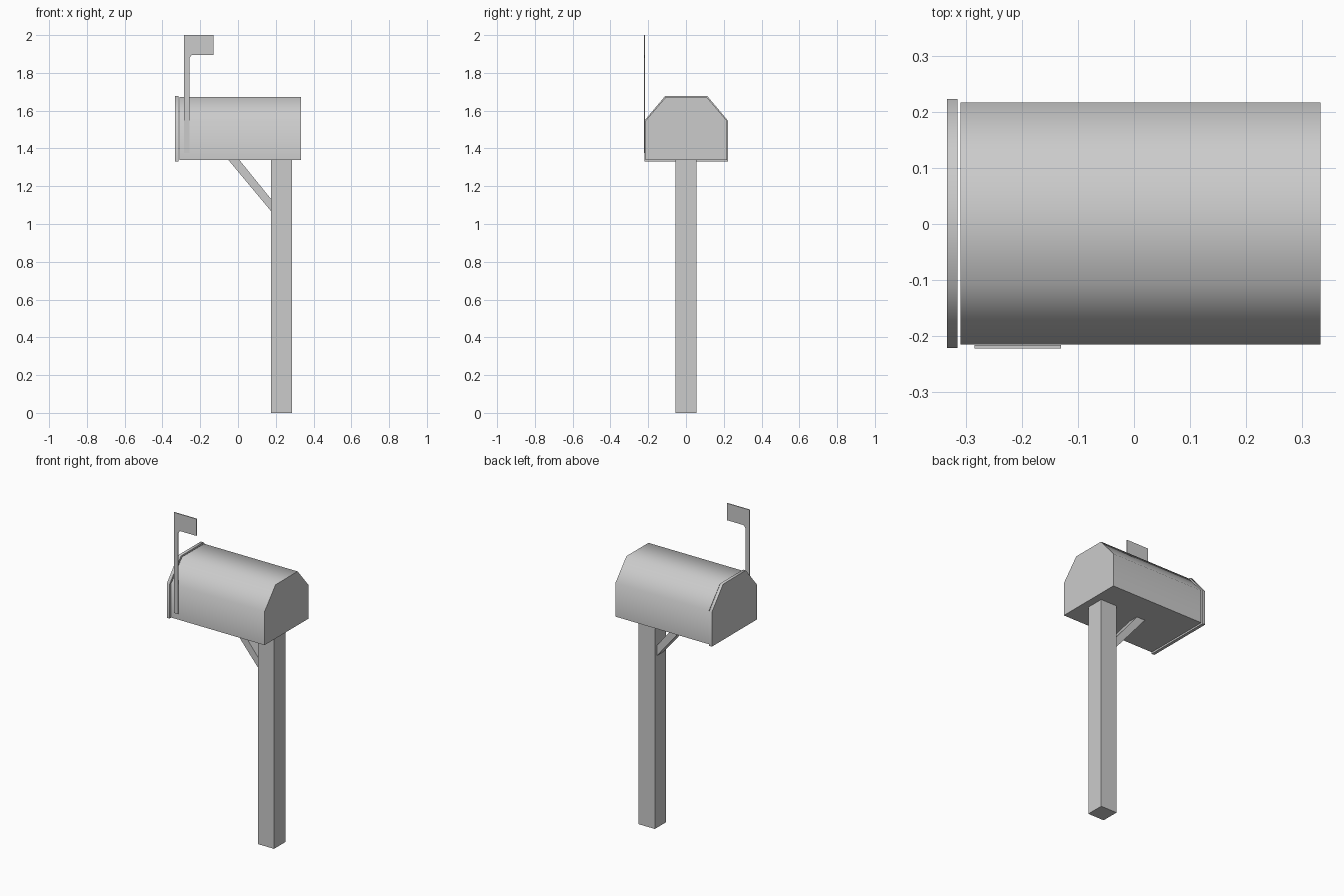
import bpy
import bmesh
import math

if "Cube" in bpy.data.objects:
    bpy.data.objects.remove(bpy.data.objects["Cube"])


def prism(name, profile, axis, lo, hi, smooth=False):
    """Extrude a 2D profile along x (profile = y,z) or y (profile = x,z)."""
    bm = bmesh.new()

    def point(a, b, t):
        return (t, a, b) if axis == 'x' else (a, t, b)

    face = bm.faces.new([bm.verts.new(point(a, b, lo)) for a, b in profile])
    ext = bmesh.ops.extrude_face_region(bm, geom=[face])
    shift = (hi - lo, 0, 0) if axis == 'x' else (0, hi - lo, 0)
    moved = [g for g in ext['geom'] if isinstance(g, bmesh.types.BMVert)]
    bmesh.ops.translate(bm, verts=moved, vec=shift)
    bmesh.ops.recalc_face_normals(bm, faces=bm.faces)
    mesh = bpy.data.meshes.new(name)
    bm.to_mesh(mesh)
    bm.free()
    obj = bpy.data.objects.new(name, mesh)
    bpy.context.collection.objects.link(obj)
    if smooth:
        mesh.polygons.foreach_set('use_smooth', [True] * len(mesh.polygons))
        mesh.set_sharp_from_angle(angle=math.radians(60))
    return obj


def box_outline(grow, cy):
    """Six-sided mailbox section, mirrored left to right."""
    half = [(0.216 + grow, 1.338 - grow), (0.216 + grow, 1.546),
            (0.108 + grow / 2, 1.672 + grow)]
    return [(cy + y, z) for y, z in half] + [(cy - y, z) for y, z in reversed(half)]


# Mailbox body and its slightly larger door
prism('mailbox_body', box_outline(0, 0.001), 'x', -0.310, 0.333, smooth=True)
prism('mailbox_door', box_outline(0.006, 0.001), 'x', -0.334, -0.315, smooth=True)

# Square post
prism('post', [(0.175, 0), (0.287, 0), (0.287, 1.338), (0.175, 1.338)],
      'y', -0.056, 0.056)

# Diagonal brace under the box
prism('brace', [(-0.05, 1.338), (0.175, 1.068), (0.175, 1.132), (0.008, 1.338)],
      'y', -0.035, 0.035)

# Signal flag: arm and blade in one thin plate, small chamfer at the inner corner
prism('signal_flag', [(-0.285, 1.375), (-0.257, 1.375), (-0.257, 1.88),
                      (-0.245, 1.895), (-0.130, 1.895), (-0.130, 2.0), (-0.285, 2.0)],
      'y', -0.222, -0.216)
